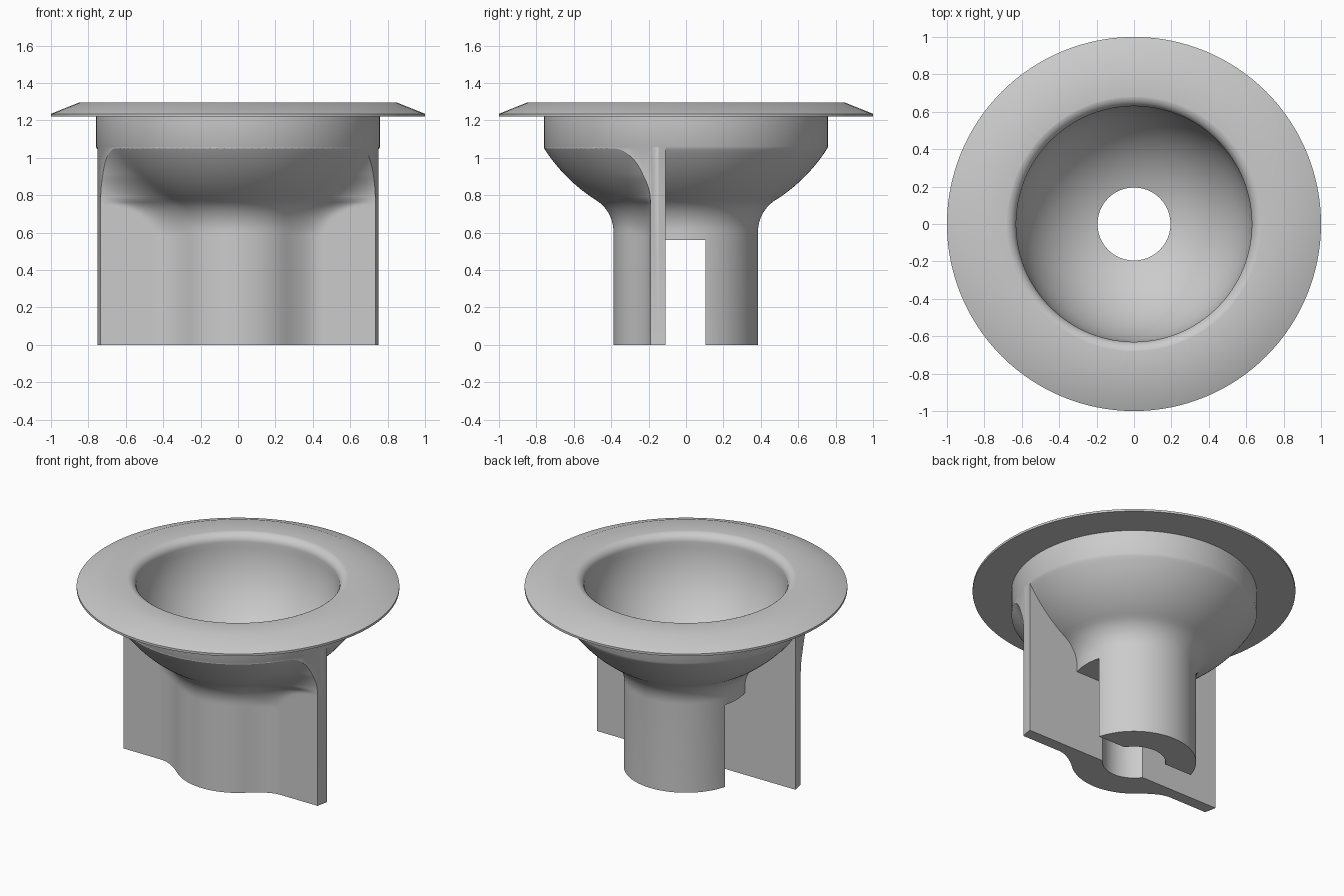
import bpy
import bmesh
import math

cube = bpy.data.objects.get("Cube")
if cube:
    bpy.data.objects.remove(cube, do_unlink=True)

PLATE_FRONT, PLATE_BACK = 0.19, 0.11
BAND_R, BAND_Z = 0.76, 1.06
STEM_R, STEM_TOP, BLEND_TOP = 0.385, 0.605, 0.773

grey = bpy.data.materials.new("light_grey")
grey.use_nodes = True
grey.diffuse_color = (0.6, 0.6, 0.6, 1)
grey.node_tree.nodes["Principled BSDF"].inputs["Base Color"].default_value = (0.6, 0.6, 0.6, 1)


def finish(bm, name):
    bmesh.ops.recalc_face_normals(bm, faces=bm.faces[:])
    mesh = bpy.data.meshes.new(name)
    bm.to_mesh(mesh)
    bm.free()
    mesh.materials.append(grey)
    obj = bpy.data.objects.new(name, mesh)
    bpy.context.collection.objects.link(obj)
    return obj


def revolve(name, profile, steps=128):
    bm = bmesh.new()
    verts = [bm.verts.new((r, 0, z)) for r, z in profile]
    edges = [bm.edges.new(pair) for pair in zip(verts, verts[1:])]
    bmesh.ops.spin(bm, geom=verts + edges, cent=(0, 0, 0), axis=(0, 0, 1),
                   angle=math.tau, steps=steps)
    bmesh.ops.remove_doubles(bm, verts=bm.verts[:], dist=0.0001)
    return finish(bm, name)


def combine(target, tool, operation):
    mod = target.modifiers.new("cut", 'BOOLEAN')
    mod.operation, mod.solver, mod.object = operation, 'EXACT', tool
    bpy.context.view_layer.objects.active = target
    bpy.ops.object.modifier_apply(modifier=mod.name)
    bpy.data.objects.remove(tool, do_unlink=True)


def outer_radius(z):
    """Stem, concave blend, spherical bowl, then straight band."""
    if z <= STEM_TOP:
        return STEM_R
    if z < BLEND_TOP:
        return STEM_R + 0.2 - math.sqrt(0.04 - (z - STEM_TOP) ** 2)
    if z < BAND_Z:
        return min(BAND_R, math.sqrt(0.801 - (1.53 - z) ** 2))
    return BAND_R


def front_depth(x, z):
    """Depth of the plate blended into the funnel with a round fillet."""
    radius = outer_radius(z) + 0.003
    slope = (outer_radius(z + 0.005) - outer_radius(z - 0.005)) / 0.01
    if z > BAND_Z - 0.01:
        slope = 0.6
    k = 0.1 + 0.1 * min(1, max(0, (z - 0.6) / 0.3))
    low, high = PLATE_FRONT, 0.9
    for _ in range(24):
        y = (low + high) / 2
        a = y - PLATE_FRONT
        b = (math.hypot(x, y) - radius) / math.hypot(1, slope)
        d = max(k, min(a, b)) - math.hypot(max(k - a, 0), max(k - b, 0))
        low, high = (y, high) if d < 0 else (low, y)
    return low


# Funnel body with flared rim
wall = [STEM_TOP + (BAND_Z - STEM_TOP) * i / 28 for i in range(29)]
profile = [(0, 0), (STEM_R, 0)] + [(outer_radius(z), z) for z in wall]
profile += [(BAND_R, 1.22), (1, 1.22), (1, 1.235), (0.85, 1.295), (0, 1.295)]
body = revolve("funnel_holder", profile)

# Front plate, filleted into stem and bowl, with its ends on the band radius
bm = bmesh.new()
COLS, ROWS = 80, 40
levels = [0.0] + [0.5 + 0.6 * j / (ROWS - 1) for j in range(ROWS)]
bmesh.ops.create_grid(bm, x_segments=COLS, y_segments=ROWS, size=1)
for v in bm.verts:
    z = levels[round((v.co.y + 1) / 2 * ROWS)]
    x = v.co.x * 0.8
    v.co = (x, -front_depth(x, z), z)
extruded = bmesh.ops.extrude_face_region(bm, geom=bm.faces[:])["geom"]
for v in extruded:
    if isinstance(v, bmesh.types.BMVert):
        v.co.y = -PLATE_BACK
bmesh.ops.triangulate(bm, faces=bm.faces[:])
plate = finish(bm, "front_plate")
trim_r = BAND_R - 0.001
trim = revolve("plate_trim", [(0, -0.1), (trim_r, -0.1), (trim_r, 1.2), (0, 1.2)])
combine(plate, trim, 'INTERSECT')

# Slot behind the plate
bm = bmesh.new()
bmesh.ops.create_cube(bm, size=1)
for v in bm.verts:
    v.co = (v.co.x * 3, 0.105 if v.co.y > 0 else -PLATE_BACK, 0.56 if v.co.z > 0 else -0.2)
slot = finish(bm, "slot_cutter")
combine(body, slot, 'DIFFERENCE')
combine(body, plate, 'UNION')

# Round bowl cavity, bore and softened inner lip
BORE, BOWL, CENTRE = 0.195, 0.63, 1.24
start = math.asin(BORE / BOWL)
cavity = [(0, -0.1), (BORE, -0.1)]
for i in range(25):
    t = start + (math.pi / 2 - start) * i / 24
    cavity.append((BOWL * math.sin(t), CENTRE - BOWL * math.cos(t)))
for i in range(1, 9):
    t = math.pi / 2 * i / 8
    cavity.append((BOWL + 0.06 * (1 - math.cos(t)), CENTRE + 0.056 * math.sin(t)))
cavity += [(0.69, 1.4), (0, 1.4)]
combine(body, revolve("cavity_cutter", cavity), 'DIFFERENCE')

# Smooth shading with crisp edges
bpy.ops.object.select_all(action='DESELECT')
body.select_set(True)
bpy.context.view_layer.objects.active = body
bpy.ops.object.shade_smooth_by_angle(angle=math.radians(30))
